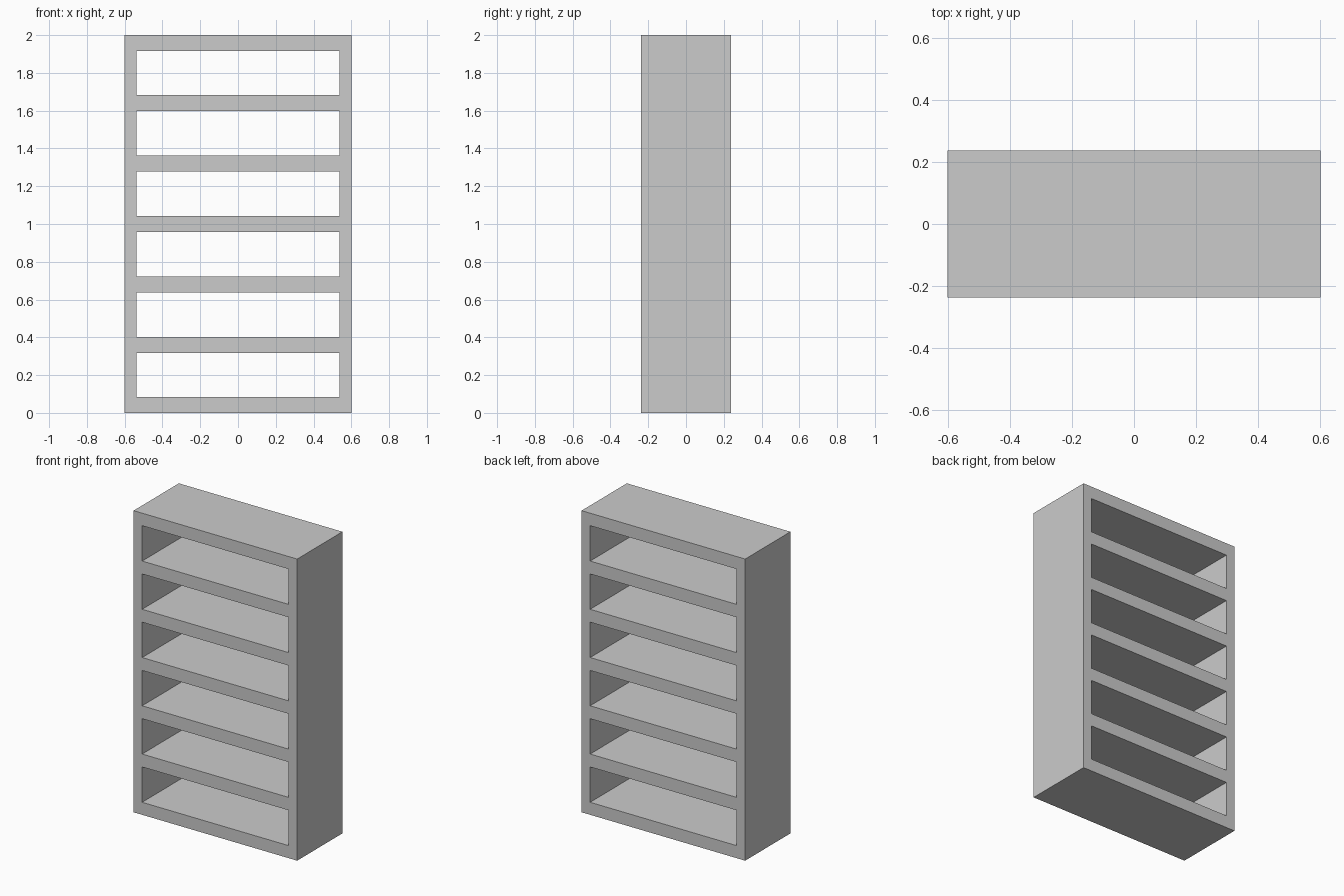
import bpy, bmesh, math

if "Cube" in bpy.data.objects:
    bpy.data.objects.remove(bpy.data.objects["Cube"])

HALF_W, HALF_D, HEIGHT = 0.6, 0.237, 2.0
INNER_W = 0.537                 # half width of the openings
BAYS, RIM, SHELF = 6, 0.083, 0.0855
BAY = (HEIGHT - 2 * RIM - (BAYS - 1) * SHELF) / BAYS

# Grid lines of the front face: columns, then alternating board / opening rows
xs = [-HALF_W, -INNER_W, INNER_W, HALF_W]
zs = [0.0]
for i in range(BAYS):
    bottom = RIM + i * (BAY + SHELF)
    zs += [bottom, bottom + BAY]
zs.append(HEIGHT)

bm = bmesh.new()
grid = [[bm.verts.new((x, -HALF_D, z)) for x in xs] for z in zs]

# Front face, leaving the openings empty
for r in range(len(zs) - 1):
    for c in range(len(xs) - 1):
        if c == 1 and r % 2 == 1:
            continue
        bm.faces.new((grid[r][c], grid[r][c + 1], grid[r + 1][c + 1], grid[r + 1][c]))

# Extrude through the depth; the openings run right through to the back
ext = bmesh.ops.extrude_face_region(bm, geom=bm.faces[:], use_keep_orig=True)
moved = [g for g in ext["geom"] if isinstance(g, bmesh.types.BMVert)]
bmesh.ops.translate(bm, verts=moved, vec=(0, 2 * HALF_D, 0))
bmesh.ops.recalc_face_normals(bm, faces=bm.faces[:])

mesh = bpy.data.meshes.new("shelf_unit")
bm.to_mesh(mesh)
bm.free()
shelf = bpy.data.objects.new("shelf_unit", mesh)
bpy.context.collection.objects.link(shelf)
